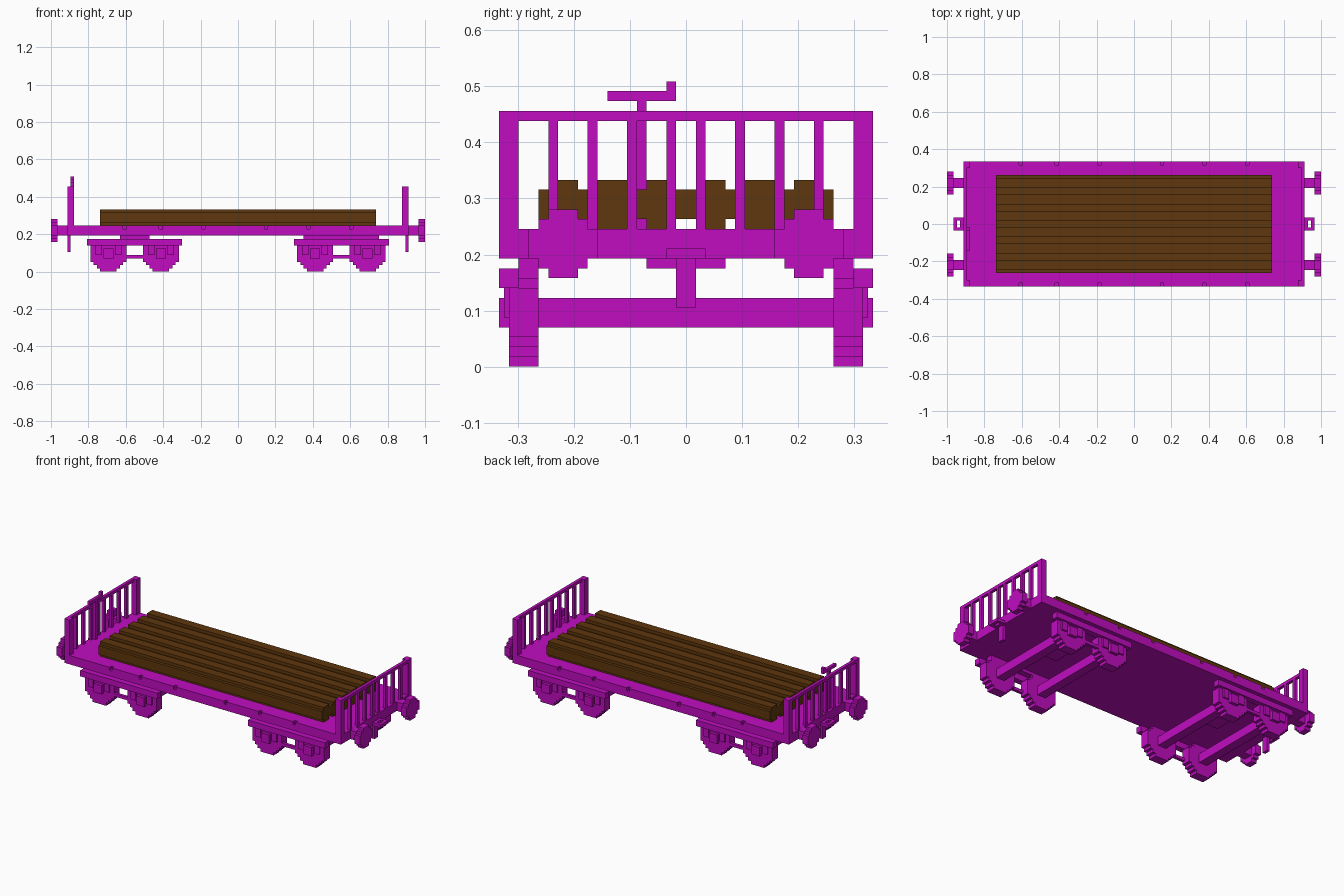
import bpy
import bmesh
from mathutils import Matrix, Vector

cube = bpy.data.objects.get("Cube")
if cube:
    bpy.data.objects.remove(cube, do_unlink=True)

UNIT = 2 / 114  # one block of the stepped style


def make_material(name, color):
    mat = bpy.data.materials.new(name)
    mat.use_nodes = True
    mat.diffuse_color = (*color, 1)
    node = next(n for n in mat.node_tree.nodes if n.type == 'BSDF_PRINCIPLED')
    node.inputs["Base Color"].default_value = (*color, 1)
    node.inputs["Roughness"].default_value = 0.8
    return mat


magenta = make_material("magenta", (0.53, 0.004, 0.53))
brown = make_material("wood brown", (0.112, 0.038, 0.004))


def box(bm, x0, x1, y0, y1, z0, z1):
    size = Vector((x1 - x0, y1 - y0, z1 - z0))
    centre = Vector((x0 + x1, y0 + y1, z0 + z1)) / 2
    bmesh.ops.create_cube(bm, size=1, matrix=Matrix.Translation(centre) @ Matrix.Diagonal((*size, 1)))


def stepped_prism(bm, widths, centre, z0, start, end, along):
    """Extrude a stepped outline, one width per row, along 'x' or 'y'."""
    right = []
    for row, width in enumerate(widths):
        right += [(width / 2, z0 + row), (width / 2, z0 + row + 1)]
    outline = right + [(-w, z) for w, z in reversed(right)]
    # drop points that repeat between rows of equal width
    outline = [p for i, p in enumerate(outline) if p != outline[i - 1]]
    verts = []
    for w, z in outline:
        pos = (start, centre + w, z) if along == 'x' else (centre + w, start, z)
        verts.append(bm.verts.new(pos))
    face = bm.faces.new(verts)
    moved = bmesh.ops.extrude_face_region(bm, geom=[face], use_keep_orig=True)["geom"]
    shift = Vector((end - start, 0, 0)) if along == 'x' else Vector((0, end - start, 0))
    bmesh.ops.translate(bm, verts=[v for v in moved if isinstance(v, bmesh.types.BMVert)], vec=shift)


def finish(bm, name, mat):
    bmesh.ops.recalc_face_normals(bm, faces=bm.faces[:])
    bmesh.ops.scale(bm, vec=(UNIT,) * 3, verts=bm.verts[:])
    mesh = bpy.data.meshes.new(name)
    bm.to_mesh(mesh)
    bm.free()
    mesh.materials.append(mat)
    obj = bpy.data.objects.new(name, mesh)
    bpy.context.collection.objects.link(obj)


def side_box(bm, side, axis, x0, x1, y0, y1, z0, z1):
    """Box mirrored to the given side along x or y."""
    if axis == 'x' and side < 0:
        x0, x1 = -x1, -x0
    if axis == 'y' and side < 0:
        y0, y1 = -y1, -y0
    box(bm, x0, x1, y0, y1, z0, z1)


# Deck with small notches along its upper side edges
bm = bmesh.new()
box(bm, -52, 52, -19, 19, 11, 13)
box(bm, -52, 52, -18, 18, 13, 14)
notches = [-35, -24, -11, 8, 21, 34]
for side in (-1, 1):
    for a, b in zip([-53] + notches, notches + [52]):
        side_box(bm, side, 'y', a + 1, b, 18, 19, 13, 14)
finish(bm, "deck", magenta)

# Load of six rounded timbers
for i in range(6):
    bm = bmesh.new()
    stepped_prism(bm, [3, 5, 5, 5, 3], -12.5 + 5 * i, 14, -42, 42, 'x')
    finish(bm, f"timber_{i + 1}", brown)

for end, label in ((-1, "right"), (1, "left")):
    # End railing
    bm = bmesh.new()
    side_box(bm, end, 'x', 51, 52, -17, 17, 25, 26)
    for side in (-1, 1):
        side_box(bm, end, 'x', 50, 52, min(17 * side, 19 * side), max(17 * side, 19 * side), 14, 26)
        for y in (1, 5, 9, 13):
            y0 = y if side > 0 else -y - 1
            side_box(bm, end, 'x', 51, 52, y0, y0 + 1, 14, 25)
    finish(bm, f"{label}_railing", magenta)

    # Buffers
    for side, place in ((-1, "front"), (1, "back")):
        bm = bmesh.new()
        stepped_prism(bm, [3, 5, 7, 7, 7, 5, 3], 12.5 * side, 9, 55 * end, 57 * end, 'x')
        side_box(bm, end, 'x', 52, 55, 12.5 * side - 1.5, 12.5 * side + 1.5, 11, 14)
        finish(bm, f"{label}_{place}_buffer", magenta)

    # Coupling loop and hanging hook bar
    bm = bmesh.new()
    for x in (52, 54):
        side_box(bm, end, 'x', x, x + 1, -2, 2, 11, 12)
    for y in (-2, 1):
        side_box(bm, end, 'x', 53, 54, y, y + 1, 11, 12)
    side_box(bm, end, 'x', 51, 52, -1, 1, 6, 11)
    finish(bm, f"{label}_coupling", magenta)

    # Bogie: bolster, side frames, wheels and axles
    middle = 31.5 * end
    bm = bmesh.new()
    box(bm, middle - 4.5, middle + 4.5, -4, 4, 10, 11)
    for side in (-1, 1):
        side_box(bm, side, 'y', middle - 14.5, middle + 14.5, 17, 19, 8, 10)
        side_box(bm, side, 'y', middle - 3, middle + 3, 17, 18, 4, 5)
        if end > 0:
            side_box(bm, side, 'y', middle - 11.5, middle + 11.5, 15, 17, 10, 11)
        for offset in (-8, 8):
            x = middle + offset
            side_box(bm, side, 'y', x - 1.5, x + 1.5, 17, 19, 4, 7)
            for way in (-1, 1):
                side_box(bm, side, 'y', x + 3 * way - 1, x + 3 * way + 1, 17, 18.5, 5, 8)
    finish(bm, f"{label}_bogie_frame", magenta)

    bm = bmesh.new()
    for offset in (-8, 8):
        x = middle + offset
        box(bm, x - 1.5, x + 1.5, -15, 15, 4, 7)
        for side in (-1, 1):
            stepped_prism(bm, [5, 7, 9, 11, 11, 11, 11, 11, 9, 7], x, 0, 15 * side, 18 * side, 'y')
    finish(bm, f"{label}_wheelsets", magenta)

# Hand brake on the right railing
bm = bmesh.new()
box(bm, -51, -50, -5, -4, 14, 27)
box(bm, -51, -50, -8, -1, 27, 28)
box(bm, -51, -50, -2, -1, 28, 29)
finish(bm, "hand_brake", magenta)
